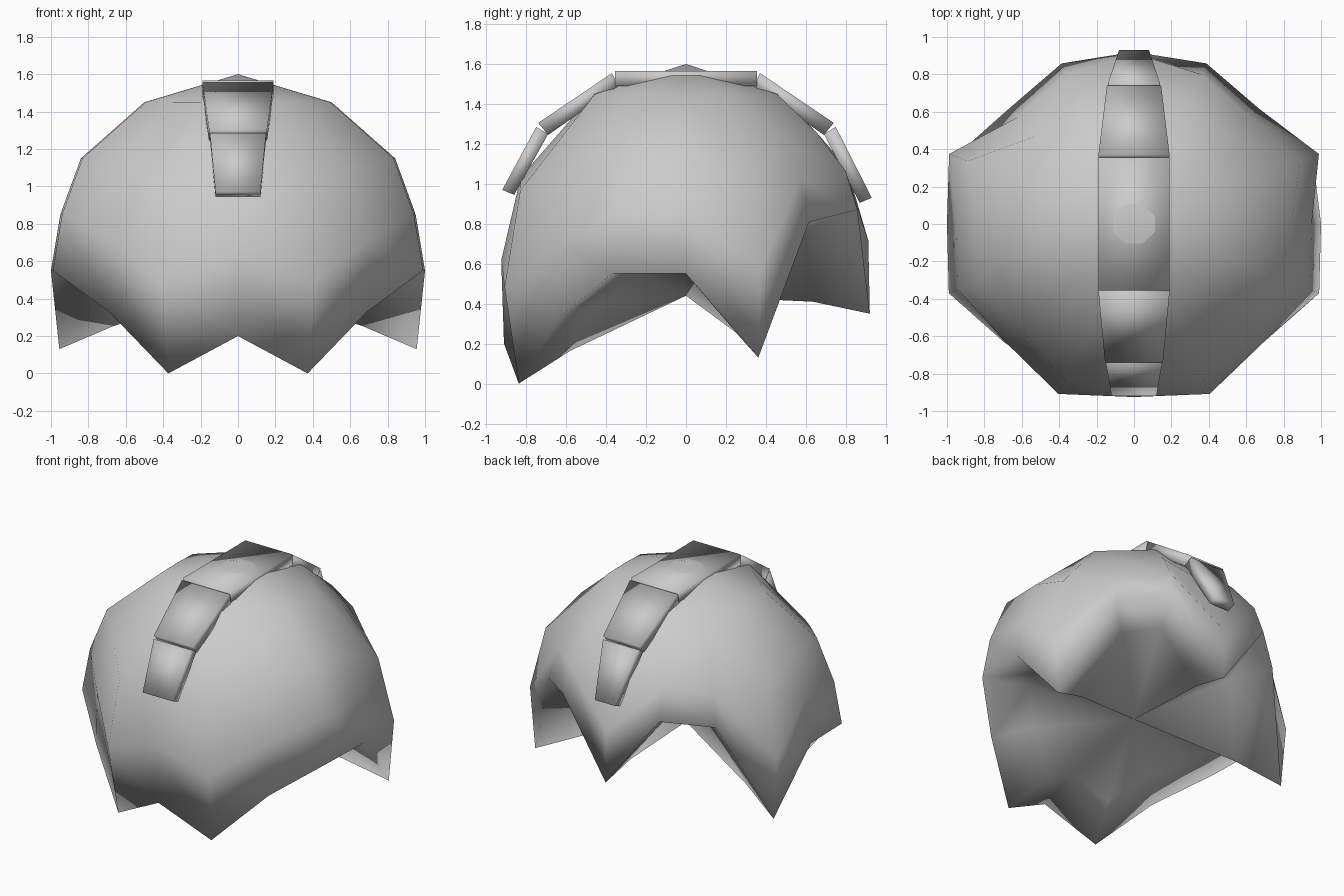
import bpy, bmesh

if "Cube" in bpy.data.objects:
    bpy.data.objects.remove(bpy.data.objects["Cube"])

def finish(name, bm):
    bmesh.ops.recalc_face_normals(bm, faces=bm.faces)
    me = bpy.data.meshes.new(name)
    bm.to_mesh(me)
    bm.free()
    for p in me.polygons:
        p.use_smooth = True
    ob = bpy.data.objects.new(name, me)
    bpy.context.collection.objects.link(ob)
    return ob

# Swell of the dome by height: (z, radius factor)
SWELL = [(0, .92), (.13, .965), (.2, .98), (.35, .995), (.55, 1), (.74, .985),
         (.85, .95), (1.05, .885), (1.15, .84), (1.45, .5), (1.6, 0)]

def swell(z):
    for (z0, f0), (z1, f1) in zip(SWELL, SWELL[1:]):
        if z <= z1:
            return f0 + (f1 - f0) * (z - z0) / (z1 - z0)
    return 0

# Plan outline and rim height per meridian, front centre to back centre (right half)
half = [(0, -.93, .2), (.405, -.91, 0), (.695, -.64, .33), (.99, -.37, .55), (1, 0, .55),
        (.99, .375, .13), (.695, .64, .81), (.41, .91, .87), (0, .925, .35)]
meridians = half + [(-x, y, z) for x, y, z in half[-2:0:-1]]
n = len(meridians)

# Cap shell: three bands down to the jagged rim, then a closed underside
bm = bmesh.new()
top = bm.verts.new((0, 0, 1.6))
rings = []
for k in range(4):
    ring = []
    for x, y, rim in meridians:
        z = 1.45 + (rim - 1.45) * k / 3
        f = swell(z)
        ring.append(bm.verts.new((x * f, y * f, z)))
    rings.append(ring)
rings.append([bm.verts.new((v.co.x * .69, v.co.y * .69, v.co.z * .7 + .165)) for v in rings[3]])
base = bm.verts.new((0, 0, .44))
for i in range(n):
    j = (i + 1) % n
    bm.faces.new((top, rings[0][i], rings[0][j]))
    for a, b in zip(rings, rings[1:]):
        bm.faces.new((a[i], b[i], b[j], a[j]))
    bm.faces.new((base, rings[-1][j], rings[-1][i]))
finish("cap_shell", bm)

# Crest plates: side profile (y, z) extruded to a half width at each corner
def plate(name, profile, widths):
    bm = bmesh.new()
    sides = [[bm.verts.new((s * w, y, z)) for (y, z), w in zip(profile, widths)] for s in (-1, 1)]
    for side in sides:
        bm.faces.new(side)
    for i in range(4):
        j = (i + 1) % 4
        bm.faces.new((sides[0][i], sides[0][j], sides[1][j], sides[1][i]))
    finish(name, bm)

plate("crest_top", [(-.355, 1.566), (.355, 1.566), (.355, 1.49), (-.355, 1.49)], [.19] * 4)
for label, s, w_mid, w_low, w_end in (("front", -1, .155, .15, .12), ("back", 1, .145, .14, .08)):
    plate("crest_upper_" + label,
          [(s * .37, 1.555), (s * .74, 1.305), (s * .69, 1.245), (s * .34, 1.49)],
          [.19, w_mid, w_mid, .19])
    end = [(s * .92, .97), (s * .86, .945)] if s < 0 else [(s * .93, .93), (s * .87, .905)]
    plate("crest_lower_" + label,
          [(s * .75, 1.285), end[0], end[1], (s * .69, 1.25)],
          [w_low, w_end, w_end, w_low])
